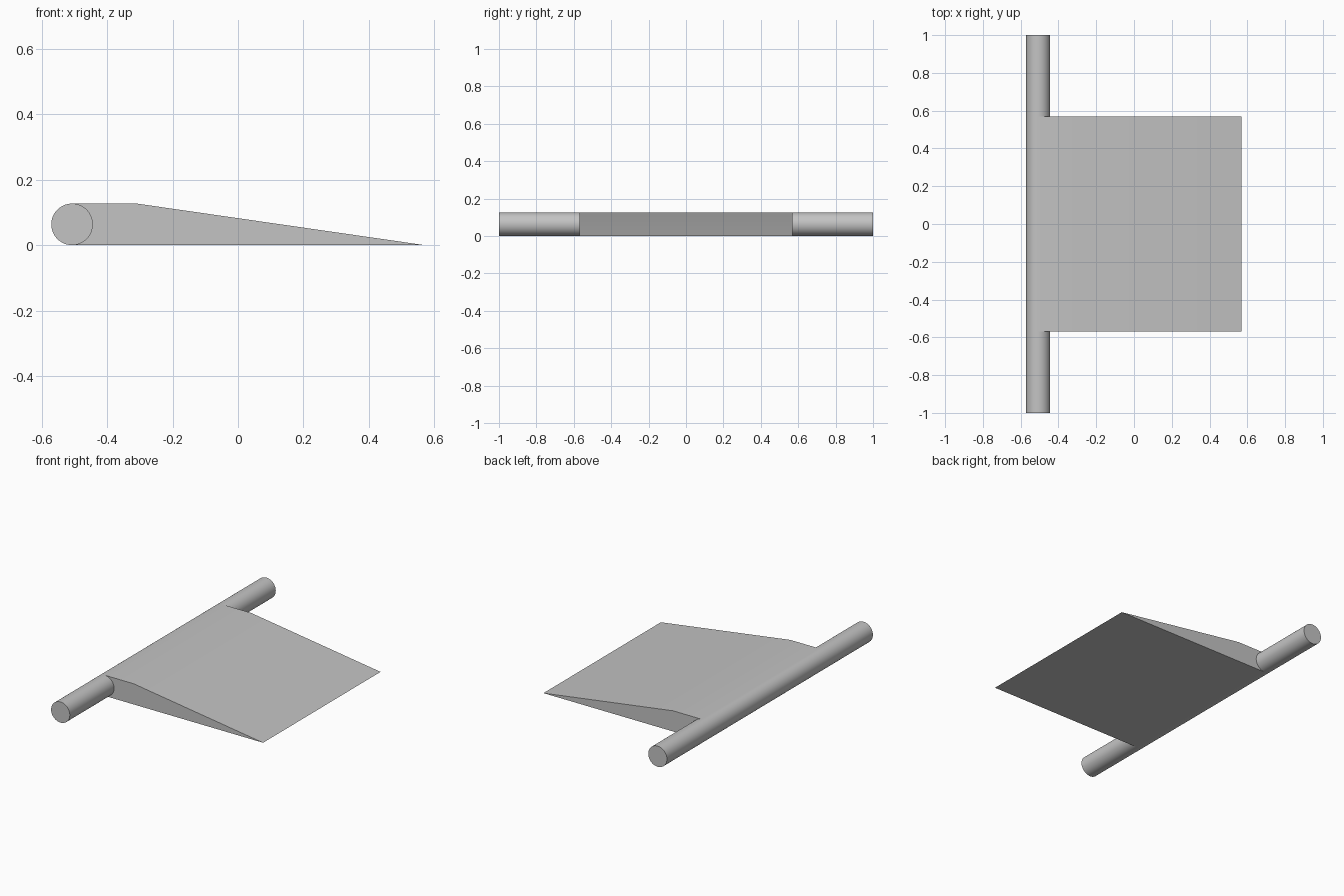
import bpy
import bmesh
import math

cube = bpy.data.objects.get("Cube")
if cube:
    bpy.data.objects.remove(cube, do_unlink=True)

RADIUS = 0.0635
ROD_X = -0.507
TIP_X = 0.57
BREAK_X = -0.31
HALF_WIDTH = 0.57

grey = bpy.data.materials.new("plain_grey")
grey.use_nodes = True
grey.diffuse_color = (0.55, 0.55, 0.55, 1)
grey.node_tree.nodes["Principled BSDF"].inputs["Base Color"].default_value = (0.55, 0.55, 0.55, 1)


def extrude_profile(name, points, half_width):
    """Extrude an (x, z) outline along y, centred on y = 0."""
    bm = bmesh.new()
    face = bm.faces.new([bm.verts.new((x, -half_width, z)) for x, z in points])
    result = bmesh.ops.extrude_face_region(bm, geom=[face])
    new_verts = [v for v in result["geom"] if isinstance(v, bmesh.types.BMVert)]
    bmesh.ops.translate(bm, verts=new_verts, vec=(0, 2 * half_width, 0))
    bmesh.ops.recalc_face_normals(bm, faces=bm.faces)
    mesh = bpy.data.meshes.new(name)
    bm.to_mesh(mesh)
    bm.free()
    mesh.materials.append(grey)
    obj = bpy.data.objects.new(name, mesh)
    bpy.context.collection.objects.link(obj)
    bpy.ops.object.select_all(action="DESELECT")
    obj.select_set(True)
    bpy.context.view_layer.objects.active = obj
    bpy.ops.object.shade_smooth_by_angle(angle=math.radians(30))
    return obj


def arc(start, end, steps):
    """Points around the rod axis between two angles in degrees."""
    angles = [math.radians(start + (end - start) * i / steps) for i in range(steps + 1)]
    return [(ROD_X + RADIUS * math.cos(a), RADIUS + RADIUS * math.sin(a)) for a in angles]


# Round hinge rod running the full length
extrude_profile("hinge_rod", arc(0, 360, 64)[:-1], 1.0)

# Tapered flap, flat underneath, growing tangentially out of the rod
extrude_profile("tapered_flap",
                arc(90, 270, 32) + [(TIP_X, 0), (BREAK_X, 2 * RADIUS)],
                HALF_WIDTH)
